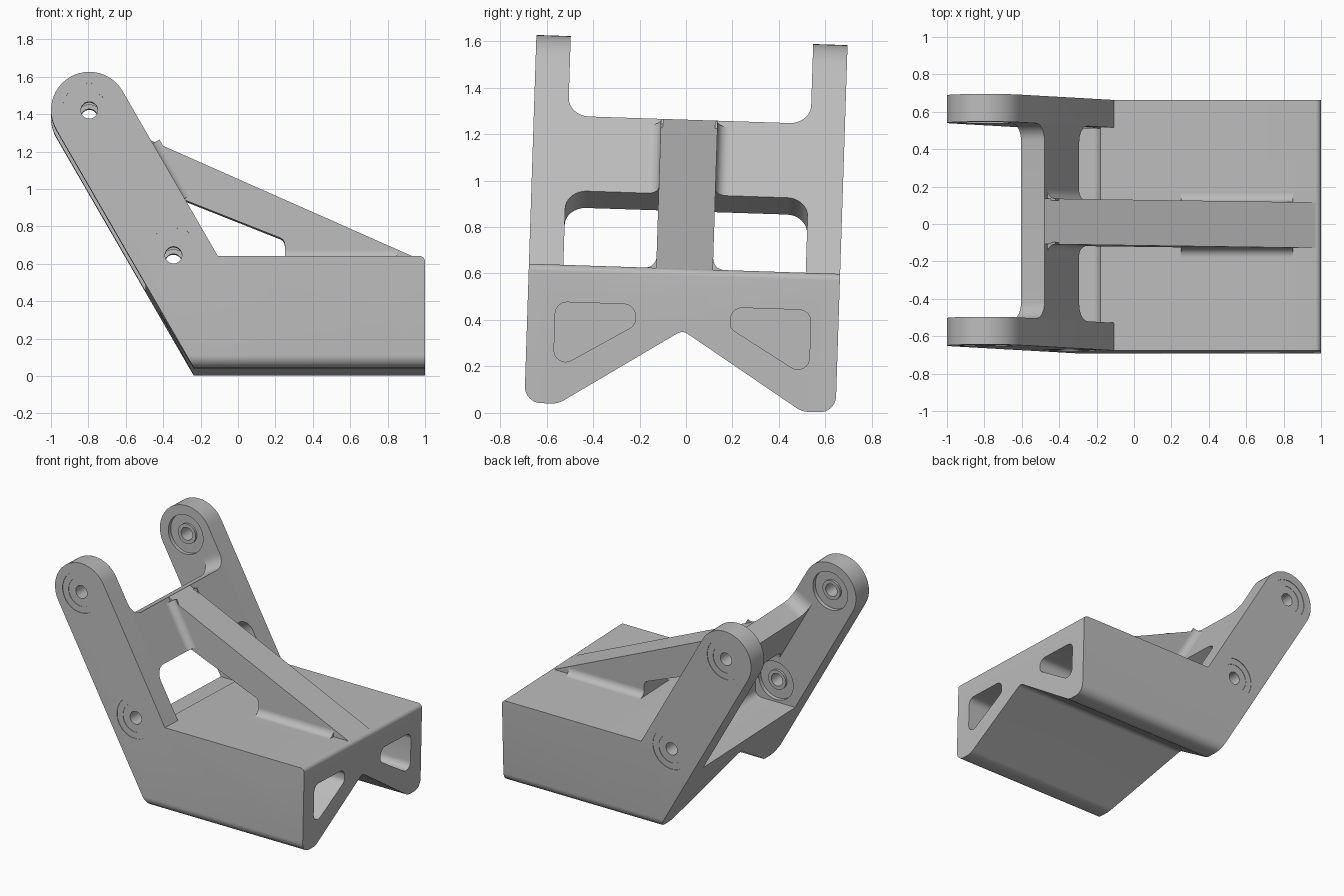
import bpy, bmesh, math
from mathutils import Vector, Matrix

if "Cube" in bpy.data.objects:
    bpy.data.objects.remove(bpy.data.objects["Cube"])

grey = bpy.data.materials.new("plain_grey")
grey.use_nodes = True
grey.diffuse_color = (0.5, 0.5, 0.5, 1)
grey.node_tree.nodes["Principled BSDF"].inputs["Base Color"].default_value = (0.5, 0.5, 0.5, 1)

X, Y, Z = Vector((1, 0, 0)), Vector((0, 1, 0)), Vector((0, 0, 1))
LEAN = math.radians(60)
UP = Vector((-math.cos(LEAN), 0, math.sin(LEAN)))      # along the arms
OUT = Vector((math.sin(LEAN), 0, math.cos(LEAN)))      # across the arms
HALF, INNER, TOP, FOOT = 0.67, 0.522, 0.62, 0.022
EYE, EYE_R = Vector((-0.795, 0, 1.40)), 0.205
LOW_EYE = Vector((-0.345, 0, 0.625))


def rounded(points):
    """2D outline; a third value on a point is its corner radius."""
    out = []
    for i, p in enumerate(points):
        c = Vector(p[:2])
        if len(p) < 3:
            out.append(c)
            continue
        a = (Vector(points[i - 1][:2]) - c).normalized()
        b = (Vector(points[(i + 1) % len(points)][:2]) - c).normalized()
        half = a.angle(b) / 2
        mid = c + (a + b).normalized() * p[2] / math.sin(half)
        t = p[2] / math.tan(half)
        start, end = c + a * t - mid, c + b * t - mid
        turn = math.atan2(start.x * end.y - start.y * end.x, start.dot(end))
        for k in range(9):
            out.append(mid + Matrix.Rotation(turn * k / 8, 2) @ start)
    return out


def finish(name, bm):
    bmesh.ops.recalc_face_normals(bm, faces=bm.faces)
    mesh = bpy.data.meshes.new(name)
    bm.to_mesh(mesh)
    bm.free()
    mesh.materials.append(grey)
    obj = bpy.data.objects.new(name, mesh)
    bpy.context.collection.objects.link(obj)
    return obj


def prism(name, outline, origin, u, v, sweep):
    bm = bmesh.new()
    face = bm.faces.new([bm.verts.new(origin + u * p[0] + v * p[1]) for p in rounded(outline)])
    new = bmesh.ops.extrude_face_region(bm, geom=[face])["geom"]
    bmesh.ops.translate(bm, vec=sweep, verts=[g for g in new if isinstance(g, bmesh.types.BMVert)])
    return finish(name, bm)


def lathe(name, profile, origin, axis, n=48):
    bm = bmesh.new()
    rings = []
    for r, t in profile:
        rings.append([bm.verts.new(origin + axis * t + r * (X * math.cos(k * math.tau / n)
                      + Z * math.sin(k * math.tau / n))) for k in range(n)])
    for a, b in zip(rings, rings[1:]):
        for k in range(n):
            bm.faces.new((a[k], a[(k + 1) % n], b[(k + 1) % n], b[k]))
    bm.faces.new(rings[0])
    bm.faces.new(rings[-1])
    return finish(name, bm)


def boolean(obj, tool, operation):
    mod = obj.modifiers.new("cut", "BOOLEAN")
    mod.operation, mod.object, mod.solver = operation, tool, "EXACT"
    bpy.context.view_layer.objects.active = obj
    bpy.ops.object.modifier_apply(modifier=mod.name)
    bpy.data.objects.remove(tool)


def on_arm(point, z):
    """Slide a point along the arm direction to height z."""
    return point + UP * ((z - point.z) / UP.z)


# Side silhouette: leaning arm running into the block
front_edge, back_edge = EYE + OUT * EYE_R, EYE - OUT * EYE_R
root, toe = on_arm(front_edge, TOP), on_arm(back_edge, FOOT - 0.01)
side = [(toe.x, toe.z), (1, toe.z), (1, TOP, 0.03), (root.x, root.z)]
for k in range(25):
    d = Matrix.Rotation(-math.pi * k / 24, 3, "Y") @ OUT
    p = EYE + d * EYE_R
    side.append((p.x, p.z))
frame = prism("block_and_arms", side, -Y * HALF, X, Z, Y * HALF * 2)

# End outline: rounded feet and a V groove underneath
section = [(-HALF, 2), (-HALF, FOOT, 0.07), (-0.525, FOOT, 0.1), (0, 0.355, 0.04),
           (0.525, FOOT, 0.1), (HALF, FOOT, 0.07), (HALF, 2)]
boolean(frame, prism("section_tool", section, X * -1.2, Y, Z, X * 2.4), "INTERSECT")

# Gap between the arms, with a sunken floor
gap = [(-1.5, 0.47), (-0.18, 0.47, 0.05), (-0.18, TOP), (root.x, TOP), (0.1, 0.8), (0.1, 2), (-1.5, 2)]
boolean(frame, prism("gap_tool", gap, -Y * INNER, X, Z, Y * INNER * 2), "DIFFERENCE")

# Pockets in the end face
for s in (-1, 1):
    pocket = [(s * 0.55, 0.46, 0.05), (s * 0.55, 0.165, 0.05), (s * 0.205, 0.37, 0.04), (s * 0.205, 0.46, 0.05)]
    boolean(frame, prism("pocket_tool", pocket, X * 0.2, Y, Z, X), "DIFFERENCE")

# Stepped bearing bores through each arm, top and bottom
bore = [(0.145, -0.05), (0.145, 0.004), (0.1, 0.004), (0.1, 0.007), (0.045, 0.007),
        (0.045, 0.135), (0.07, 0.135), (0.07, 0.12), (0.138, 0.12), (0.138, 0.165)]
for s in (-1, 1):
    for eye in (EYE, LOW_EYE):
        boolean(frame, lathe("bore_tool", bore, eye + Y * s * HALF, -Y * s), "DIFFERENCE")

# Cross web between the arms, flaring into them
hi, lo, r = 0.741, 0.37, 0.09
E = INNER + 0.006
web_shape = [(-E, hi + .1), (-INNER, hi + .1), (-INNER, hi, r), (INNER, hi, r), (INNER, hi + .1), (E, hi + .1),
             (E, lo - .1), (INNER, lo - .1), (INNER, lo, r), (-INNER, lo, r), (-INNER, lo - .1), (-E, lo - .1)]
web = prism("cross_web", web_shape, root, Y, UP, OUT * -0.145)

# Central sloping rib with an open triangle below it
RIB = 0.122
crest, belly = root + UP * hi, root + UP * lo
crest_in, belly_in = crest - OUT * 0.08 - UP * 0.005, belly - OUT * 0.08 + UP * 0.005
rib_shape = [(crest_in.x, crest_in.z), (crest.x, crest.z), (0.97, TOP), (0.97, TOP - 0.02),
             (0.25, TOP - 0.02), (0.25, 0.725, 0.04), (belly.x, belly.z), (belly_in.x, belly_in.z)]
rib = prism("centre_rib", rib_shape, -Y * RIB, X, Z, Y * RIB * 2)

# Coves where the rib meets the block and the web
parts = [frame, web, rib]
cove = [(-0.01, -0.01), (-0.01, 0.05), (0, 0.05), (0, 0, 0.049), (0.05, 0), (0.05, -0.01)]
for s, label in ((-1, "right"), (1, "left")):
    parts.append(prism("block_cove_" + label, cove, Vector((0.25, s * RIB, TOP)), Y * s, Z, X * 0.6))
    parts.append(prism("web_cove_" + label, cove, belly + Y * s * RIB, Y * s, OUT, UP * (hi - lo - 0.03)))

# Slight roll of the whole bracket, then smooth shading
pivot = Matrix.Translation((0, 0, 0.815))
roll = pivot @ Matrix.Rotation(math.radians(-1.87), 4, "X") @ pivot.inverted()
bpy.ops.object.select_all(action="DESELECT")
for part in parts:
    part.data.transform(roll)
    part.select_set(True)
bpy.context.view_layer.objects.active = frame
bpy.ops.object.shade_smooth_by_angle(angle=math.radians(30))
